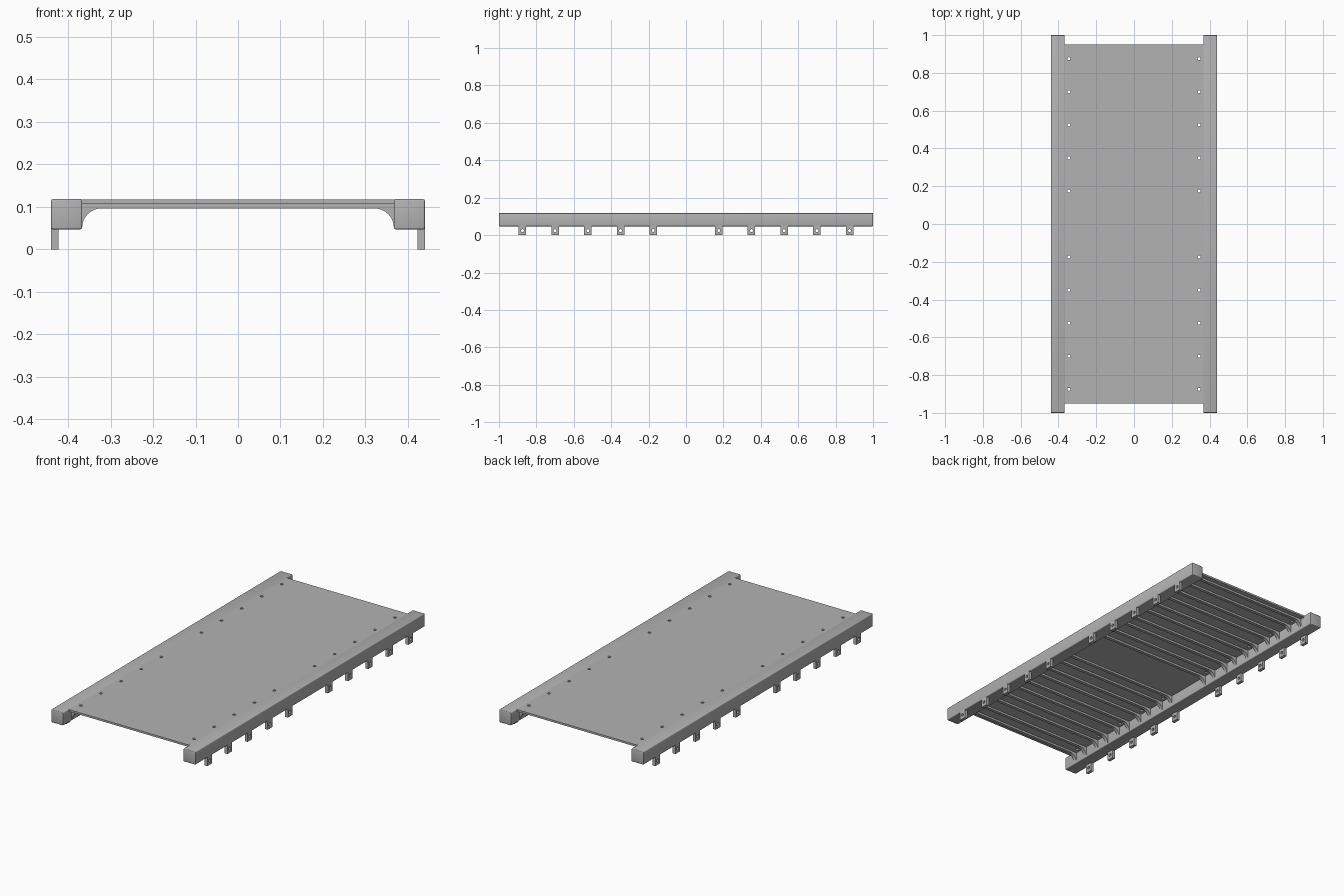
import bpy, bmesh, math
from mathutils import Matrix, Vector

cube = bpy.data.objects.get("Cube")
if cube:
    bpy.data.objects.remove(cube, do_unlink=True)

grey = bpy.data.materials.new("plain grey")
grey.use_nodes = True
colour = (0.45, 0.45, 0.45, 1)
grey.diffuse_color = colour
grey.node_tree.nodes["Principled BSDF"].inputs["Base Color"].default_value = colour

TOP = 0.118
DECK_BOTTOM = 0.107
RAIL_BOTTOM = 0.047
RAIL_IN, RAIL_OUT = 0.367, 0.44
HOLE_X = 0.345
STATIONS = [s * 0.175 * i for s in (-1, 1) for i in range(1, 6)]


def finish(name, bm):
    bmesh.ops.recalc_face_normals(bm, faces=bm.faces)
    mesh = bpy.data.meshes.new(name)
    bm.to_mesh(mesh)
    bm.free()
    mesh.materials.append(grey)
    obj = bpy.data.objects.new(name, mesh)
    bpy.context.collection.objects.link(obj)
    return obj


def add_box(bm, low, high):
    low, high = Vector(low), Vector(high)
    matrix = Matrix.Translation((low + high) / 2) @ Matrix.Diagonal((*(high - low), 1))
    bmesh.ops.create_cube(bm, size=1, matrix=matrix)


def add_pin(bm, centre, radius, length, turn=Matrix()):
    bmesh.ops.create_cone(bm, cap_ends=True, segments=16, radius1=radius, radius2=radius,
                          depth=length, matrix=Matrix.Translation(centre) @ turn)


def activate(obj):
    bpy.ops.object.select_all(action='DESELECT')
    obj.select_set(True)
    bpy.context.view_layer.objects.active = obj


def drill(obj, cutter):
    cutter.hide_render = True
    mod = obj.modifiers.new("holes", 'BOOLEAN')
    mod.operation, mod.solver, mod.object = 'DIFFERENCE', 'EXACT', cutter
    activate(obj)
    bpy.ops.object.modifier_apply(modifier=mod.name)
    bpy.data.objects.remove(cutter, do_unlink=True)


# Deck plate with two rows of bolt holes
bm = bmesh.new()
add_box(bm, (-0.38, -0.95, DECK_BOTTOM), (0.38, 0.95, TOP - 0.0005))
deck = finish("deck", bm)
bm = bmesh.new()
for y in STATIONS:
    for x in (-HOLE_X, HOLE_X):
        add_pin(bm, (x, y, TOP), 0.008, 0.06)
drill(deck, finish("deck_hole_cutter", bm))

# Side rails with softened edges
for side, label in ((1, "left"), (-1, "right")):
    bm = bmesh.new()
    x1, x2 = sorted((side * RAIL_IN, side * RAIL_OUT))
    add_box(bm, (x1, -1, RAIL_BOTTOM), (x2, 1, TOP))
    bmesh.ops.bevel(bm, geom=bm.edges[:], offset=0.004, segments=3, profile=0.5,
                    affect='EDGES')
    rail = finish(label + "_rail", bm)
    activate(rail)
    bpy.ops.object.shade_smooth_by_angle(angle=math.radians(35))

    # Drilled mounting tabs under the rail
    bm = bmesh.new()
    x1, x2 = sorted((side * (RAIL_OUT - 0.017), side * RAIL_OUT))
    for y in STATIONS:
        add_box(bm, (x1, y - 0.02, 0), (x2, y + 0.02, RAIL_BOTTOM + 0.006))
    tabs = finish(label + "_mounting_tabs", bm)
    bm = bmesh.new()
    for y in STATIONS:
        add_pin(bm, ((x1 + x2) / 2, y, 0.024), 0.008, 0.06,
                Matrix.Rotation(math.pi / 2, 4, 'Y'))
    drill(tabs, finish("tab_hole_cutter", bm))

# Cross ribs: arched profile with rounded haunches, one pair per station
RADIUS = 0.045
half = [(RAIL_IN + 0.008, DECK_BOTTOM + 0.004), (RAIL_IN + 0.008, 0.052)]
for i in range(11):
    a = math.pi / 2 * i / 10
    half.append((RAIL_IN - RADIUS + RADIUS * math.cos(a), 0.051 + RADIUS * math.sin(a)))
profile = half + [(-x, z) for x, z in reversed(half)]
bm = bmesh.new()
THICK = 0.018
for y in STATIONS:
    for offset in (-0.04, 0.04):
        y1 = y + offset - THICK / 2
        face = bm.faces.new([bm.verts.new((x, y1, z)) for x, z in profile])
        ext = bmesh.ops.extrude_face_region(bm, geom=[face], use_keep_orig=True)
        new = [v for v in ext["geom"] if isinstance(v, bmesh.types.BMVert)]
        bmesh.ops.translate(bm, verts=new, vec=(0, THICK, 0))
ribs = finish("cross_ribs", bm)
activate(ribs)
bpy.ops.object.shade_smooth_by_angle(angle=math.radians(35))
